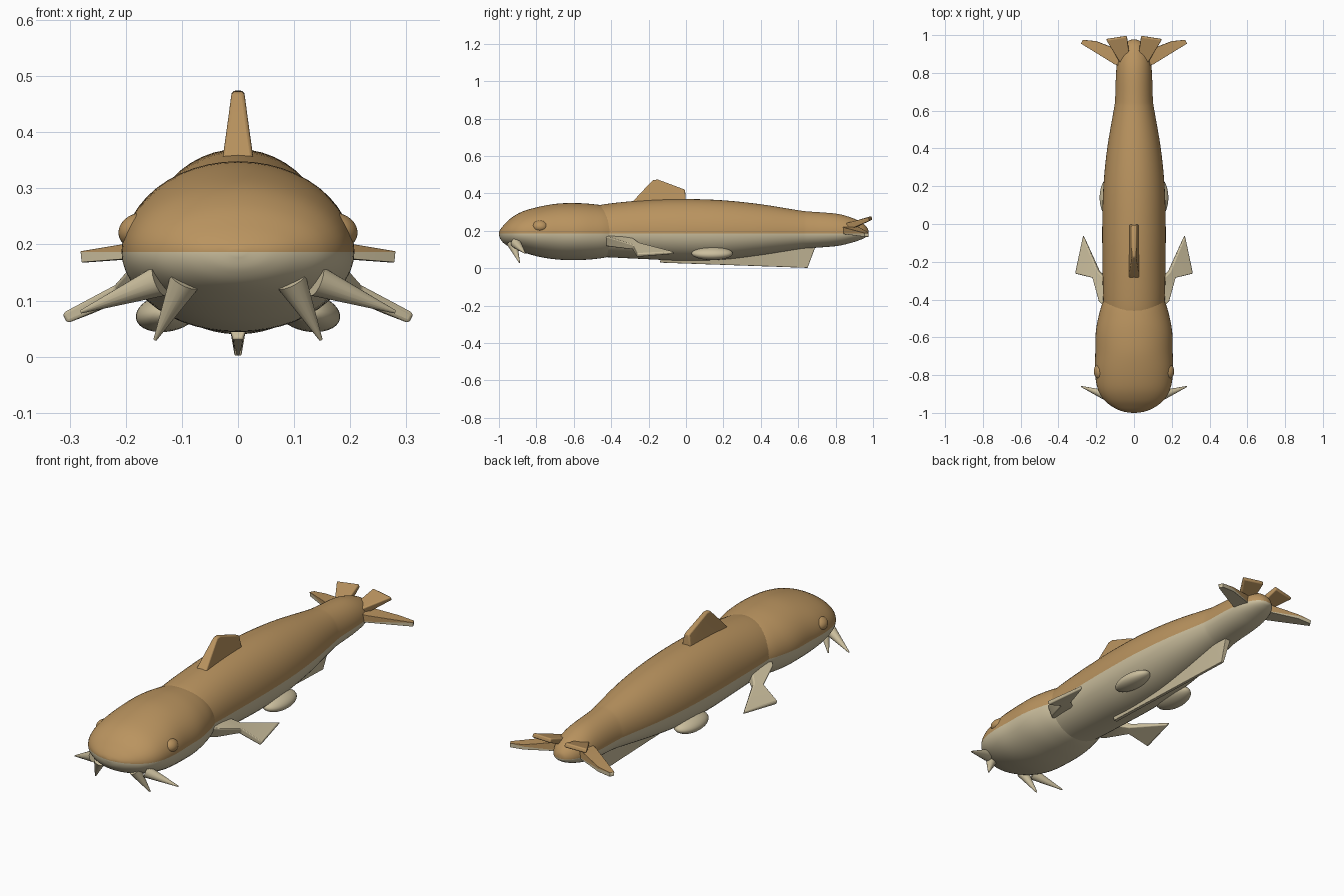
import bpy, bmesh, math
from mathutils import Vector, Matrix

cube = bpy.data.objects.get("Cube")
if cube:
    bpy.data.objects.remove(cube, do_unlink=True)

SPLIT = 0.187  # height where the back colour meets the belly colour


def material(name, rgb):
    m = bpy.data.materials.new(name)
    m.use_nodes = True
    m.diffuse_color = (*rgb, 1)
    m.node_tree.nodes["Principled BSDF"].inputs["Base Color"].default_value = (*rgb, 1)
    return m


MATS = [material("brown back", (0.49, 0.295, 0.115)),
        material("cream belly", (0.60, 0.52, 0.34))]


def finish(name, bm, bevel=0, angle=40, split=SPLIT):
    """Cut the mesh at the colour line, colour by height and shade smooth."""
    bmesh.ops.bisect_plane(bm, geom=bm.verts[:] + bm.edges[:] + bm.faces[:],
                           plane_co=(0, 0, split), plane_no=(0, 0, 1), dist=1e-5)
    bmesh.ops.recalc_face_normals(bm, faces=bm.faces[:])
    for f in bm.faces:
        f.material_index = 0 if f.calc_center_median().z > split else 1
    mesh = bpy.data.meshes.new(name)
    bm.to_mesh(mesh)
    bm.free()
    for m in MATS:
        mesh.materials.append(m)
    ob = bpy.data.objects.new(name, mesh)
    bpy.context.collection.objects.link(ob)
    bpy.ops.object.select_all(action="DESELECT")
    ob.select_set(True)
    bpy.context.view_layer.objects.active = ob
    bpy.ops.object.shade_smooth_by_angle(angle=math.radians(angle))
    if bevel:
        mod = ob.modifiers.new("round edges", "BEVEL")
        mod.width, mod.segments = bevel, 3
    return ob


def smooth_path(keys, steps=5):
    """Catmull-Rom through the key sections."""
    k = [Vector(p) for p in keys]
    k = [k[0]] + k + [k[-1]]
    out = []
    for a, b, c, d in zip(k, k[1:], k[2:], k[3:]):
        for i in range(steps):
            t = i / steps
            out.append(0.5 * (2 * b + (c - a) * t + (2 * a - 5 * b + 4 * c - d) * t * t
                              + (3 * b - a - 3 * c + d) * t ** 3))
    return out + [k[-1]]


def loft(name, sections, sides=48):
    """Sections are (y, half width, top z, bottom z)."""
    bm = bmesh.new()
    rings = []
    for y, w, top, low in smooth_path(sections):
        ring = []
        for i in range(sides):
            a = math.tau * i / sides
            h = top - SPLIT if math.sin(a) > 0 else SPLIT - low
            ring.append(bm.verts.new((w * math.cos(a), y, SPLIT + h * math.sin(a))))
        rings.append(ring)
    for r, q in zip(rings, rings[1:]):
        for i in range(sides):
            j = (i + 1) % sides
            bm.faces.new((r[i], r[j], q[j], q[i]))
    bm.faces.new(rings[0])
    bm.faces.new(rings[-1])
    return finish(name, bm)


def fin(name, points, axis, bevel=0.006, side=1):
    """Tapered plate: points are (x, y, z, half thickness)."""
    bm = bmesh.new()
    n = Vector(axis).normalized()
    layers = []
    for s in (1, -1):
        verts = []
        for x, y, z, h in points:
            co = Vector((x, y, z)) + n * h * s
            verts.append(bm.verts.new((co.x * side, co.y, co.z)))
        layers.append(verts)
        bm.faces.new(verts)
    top, low = layers
    for i in range(len(top)):
        j = (i + 1) % len(top)
        bm.faces.new((top[i], top[j], low[j], low[i]))
    bmesh.ops.triangulate(bm, faces=[f for f in bm.faces if len(f.verts) > 4])
    return finish(name, bm, bevel)


def spike(name, start, end, radius, side):
    a, b = Vector(start), Vector(end)
    a.x, b.x = a.x * side, b.x * side
    d = b - a
    m = Matrix.Translation((a + b) / 2) @ d.to_track_quat("Z", "Y").to_matrix().to_4x4()
    bm = bmesh.new()
    bmesh.ops.create_cone(bm, cap_ends=True, segments=16, radius1=radius,
                          radius2=0.003, depth=d.length, matrix=m)
    return finish(name, bm)


def blob(name, centre, radii, tilt=0, side=1):
    m = (Matrix.Translation((centre[0] * side, centre[1], centre[2]))
         @ Matrix.Rotation(tilt * side, 4, "Y") @ Matrix.Diagonal((*radii, 1)))
    bm = bmesh.new()
    bmesh.ops.create_uvsphere(bm, u_segments=32, v_segments=16, radius=1, matrix=m)
    return finish(name, bm)


# Broad flat head and long tapering body
loft("head", [(-1, 0.01, 0.192, 0.18), (-0.992, 0.06, 0.208, 0.155),
              (-0.97, 0.11, 0.235, 0.13), (-0.93, 0.16, 0.272, 0.108),
              (-0.87, 0.193, 0.305, 0.085), (-0.78, 0.207, 0.33, 0.06),
              (-0.68, 0.205, 0.346, 0.046), (-0.58, 0.203, 0.348, 0.044),
              (-0.5, 0.19, 0.343, 0.048), (-0.42, 0.167, 0.33, 0.06),
              (-0.36, 0.13, 0.3, 0.085), (-0.32, 0.03, 0.21, 0.16)])
loft("body", [(-0.6, 0.1, 0.28, 0.11), (-0.5, 0.15, 0.327, 0.065),
              (-0.4, 0.163, 0.347, 0.058), (-0.2, 0.167, 0.365, 0.048),
              (0, 0.168, 0.37, 0.04), (0.2, 0.162, 0.363, 0.046),
              (0.4, 0.142, 0.342, 0.07), (0.6, 0.108, 0.31, 0.1),
              (0.66, 0.1, 0.303, 0.107), (0.8, 0.095, 0.292, 0.118),
              (0.88, 0.085, 0.272, 0.135), (0.94, 0.06, 0.245, 0.155),
              (0.97, 0.03, 0.215, 0.172), (0.977, 0.005, 0.192, 0.183)])

# Fins on the centre line
fin("dorsal_fin", [(0, -0.29, 0.35, 0.028), (0, -0.24, 0.405, 0.02), (0, -0.175, 0.472, 0.011),
                   (0, -0.15, 0.474, 0.011), (0, -0.005, 0.42, 0.013), (0, 0.0, 0.35, 0.026)],
    (1, 0, 0))
fin("belly_fin", [(0, -0.13, 0.07, 0.022), (0, -0.14, 0.03, 0.009), (0, 0.65, 0.002, 0.006),
                  (0, 0.69, 0.11, 0.014), (0, 0.6, 0.14, 0.03)], (1, 0, 0), 0.004)

# Paired parts
for side, label in ((1, "left"), (-1, "right")):
    blob(label + "_eye", (0.178, -0.78, 0.225), (0.036, 0.042, 0.03), 0.4, side)
    blob(label + "_pelvic_fin", (0.125, 0.14, 0.079), (0.058, 0.11, 0.034), 0.2, side)
    spike(label + "_outer_barbel", (0.14, -0.91, 0.135), (0.28, -0.86, 0.08), 0.028, side)
    spike(label + "_lower_barbel", (0.095, -0.93, 0.135), (0.148, -0.89, 0.03), 0.028, side)
    fin(label + "_pectoral_fin",
        [(0.13, -0.45, 0.15, 0.03), (0.175, -0.41, 0.14, 0.028), (0.215, -0.285, 0.113, 0.015),
         (0.31, -0.262, 0.068, 0.01), (0.268, -0.06, 0.082, 0.008),
         (0.185, -0.25, 0.125, 0.015), (0.13, -0.3, 0.15, 0.028)],
        (0.45, 0, 0.9), side=side)
    fin(label + "_outer_tail_fin",
        [(0.05, 0.83, 0.205, 0.022), (0.1, 0.845, 0.2, 0.018), (0.28, 0.955, 0.178, 0.01),
         (0.27, 0.975, 0.178, 0.01), (0.2, 0.968, 0.185, 0.012), (0.05, 0.91, 0.205, 0.022)],
        (0.1, 0, 1), side=side)
    fin(label + "_inner_tail_fin",
        [(0.02, 0.87, 0.222, 0.02), (0.075, 0.86, 0.222, 0.02),
         (0.148, 0.978, 0.262, 0.01), (0.038, 0.995, 0.27, 0.01)],
        (0, -0.35, 0.93), side=side)
